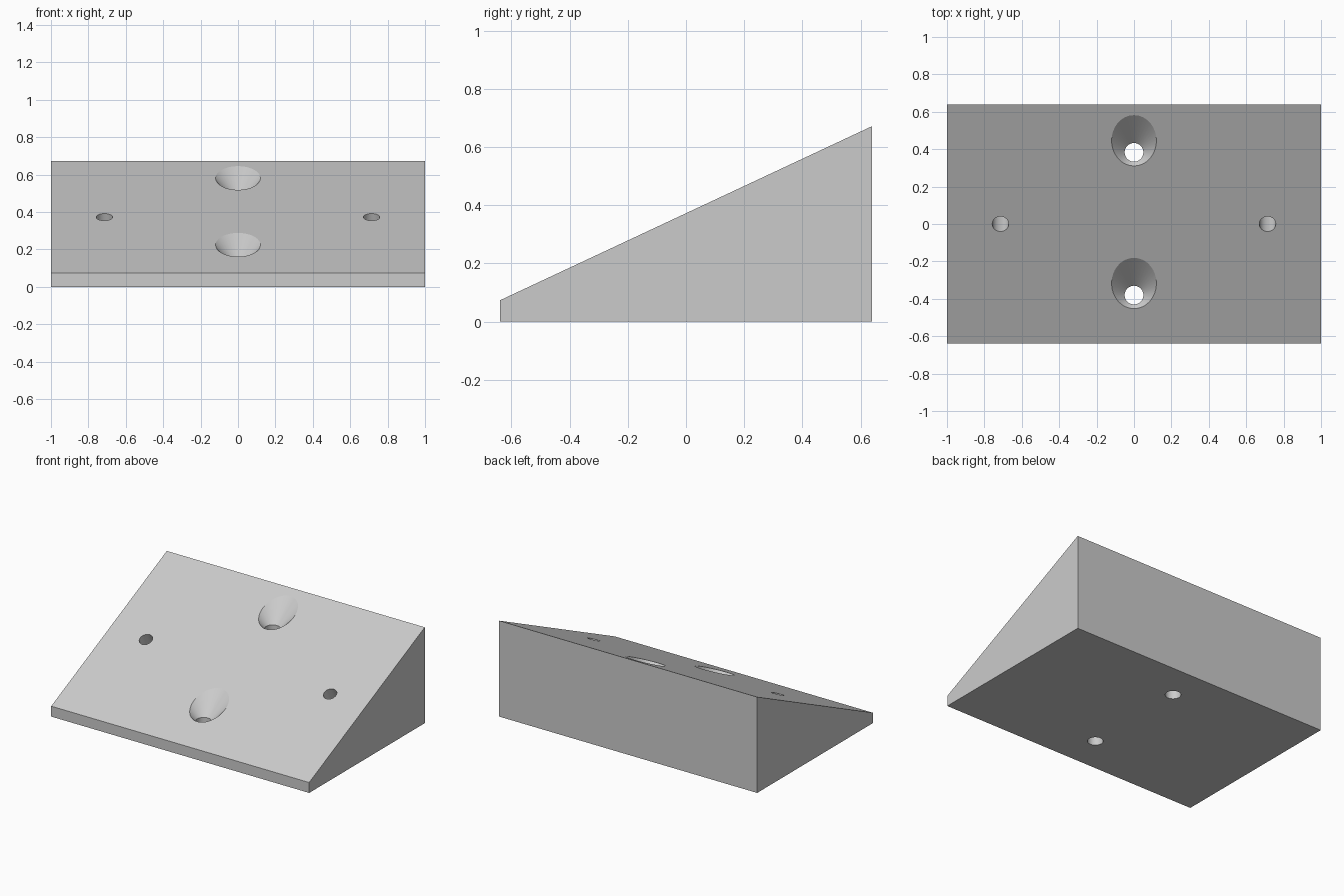
import bpy, bmesh, math
from mathutils import Matrix, Vector

cube = bpy.data.objects.get("Cube")
if cube:
    bpy.data.objects.remove(cube, do_unlink=True)

HALF_X, HALF_Y = 1.0, 0.64
LOW, HIGH = 0.073, 0.672
SLOPE = math.atan2(HIGH - LOW, 2 * HALF_Y)
SIDES = 48


def surface_z(y):
    return (LOW + HIGH) / 2 + y * math.tan(SLOPE)


def make_object(name, bm):
    bmesh.ops.recalc_face_normals(bm, faces=bm.faces)
    mesh = bpy.data.meshes.new(name)
    bm.to_mesh(mesh)
    bm.free()
    obj = bpy.data.objects.new(name, mesh)
    bpy.context.collection.objects.link(obj)
    return obj


def lathe(name, profile, matrix):
    """Solid turned from (radius, height) pairs about the local z axis."""
    bm = bmesh.new()
    rings = []
    for r, h in profile:
        ring = bmesh.ops.create_circle(bm, segments=SIDES, radius=r,
                                       matrix=matrix @ Matrix.Translation((0, 0, h)))
        rings.append(ring["verts"])
    for a, b in zip(rings, rings[1:]):
        for i in range(SIDES):
            j = (i + 1) % SIDES
            bm.faces.new((a[i], a[j], b[j], b[i]))
    bm.faces.new(rings[0])
    bm.faces.new(rings[-1])
    obj = make_object(name, bm)
    obj.hide_render = True
    return obj


# Wedge block: side profile extruded across the width
bm = bmesh.new()
profile = [(-HALF_Y, 0), (HALF_Y, 0), (HALF_Y, HIGH), (-HALF_Y, LOW)]
side = bm.faces.new([bm.verts.new((-HALF_X, y, z)) for y, z in profile])
sweep = bmesh.ops.extrude_face_region(bm, geom=[side])
bmesh.ops.translate(bm, vec=(2 * HALF_X, 0, 0),
                    verts=[v for v in sweep["geom"] if isinstance(v, bmesh.types.BMVert)])
wedge = make_object("wedge_block", bm)

cutters = []
# Vertical through holes with 90 degree countersinks
BORE, MOUTH = 0.05, 0.106
for y in (-0.38, 0.383):
    seat = surface_z(y) - MOUTH + BORE
    cutters.append(lathe("countersink_cutter",
                         [(BORE, -0.1), (BORE, seat), (BORE + 0.3, seat + 0.3)],
                         Matrix.Translation((0, y, 0))))

# Blind pilot holes square to the sloping face
for x in (-0.714, 0.714):
    place = Matrix.Translation(Vector((x, 0, surface_z(0)))) @ Matrix.Rotation(SLOPE, 4, "X")
    cutters.append(lathe("pilot_cutter", [(0.044, -0.25), (0.044, 0.1)], place))

# Cut the holes, then discard the cutters
bpy.ops.object.select_all(action="DESELECT")
bpy.context.view_layer.objects.active = wedge
wedge.select_set(True)
for cutter in cutters:
    mod = wedge.modifiers.new("hole", "BOOLEAN")
    mod.operation = "DIFFERENCE"
    mod.solver = "EXACT"
    mod.object = cutter
    bpy.ops.object.modifier_apply(modifier=mod.name)
    bpy.data.objects.remove(cutter, do_unlink=True)

# Plain grey finish
grey = bpy.data.materials.new("plain_grey")
grey.use_nodes = True
colour = (0.6, 0.6, 0.6, 1)
grey.diffuse_color = colour
grey.node_tree.nodes["Principled BSDF"].inputs["Base Color"].default_value = colour
wedge.data.materials.clear()
wedge.data.materials.append(grey)
bpy.ops.object.shade_smooth_by_angle(angle=math.radians(15))
